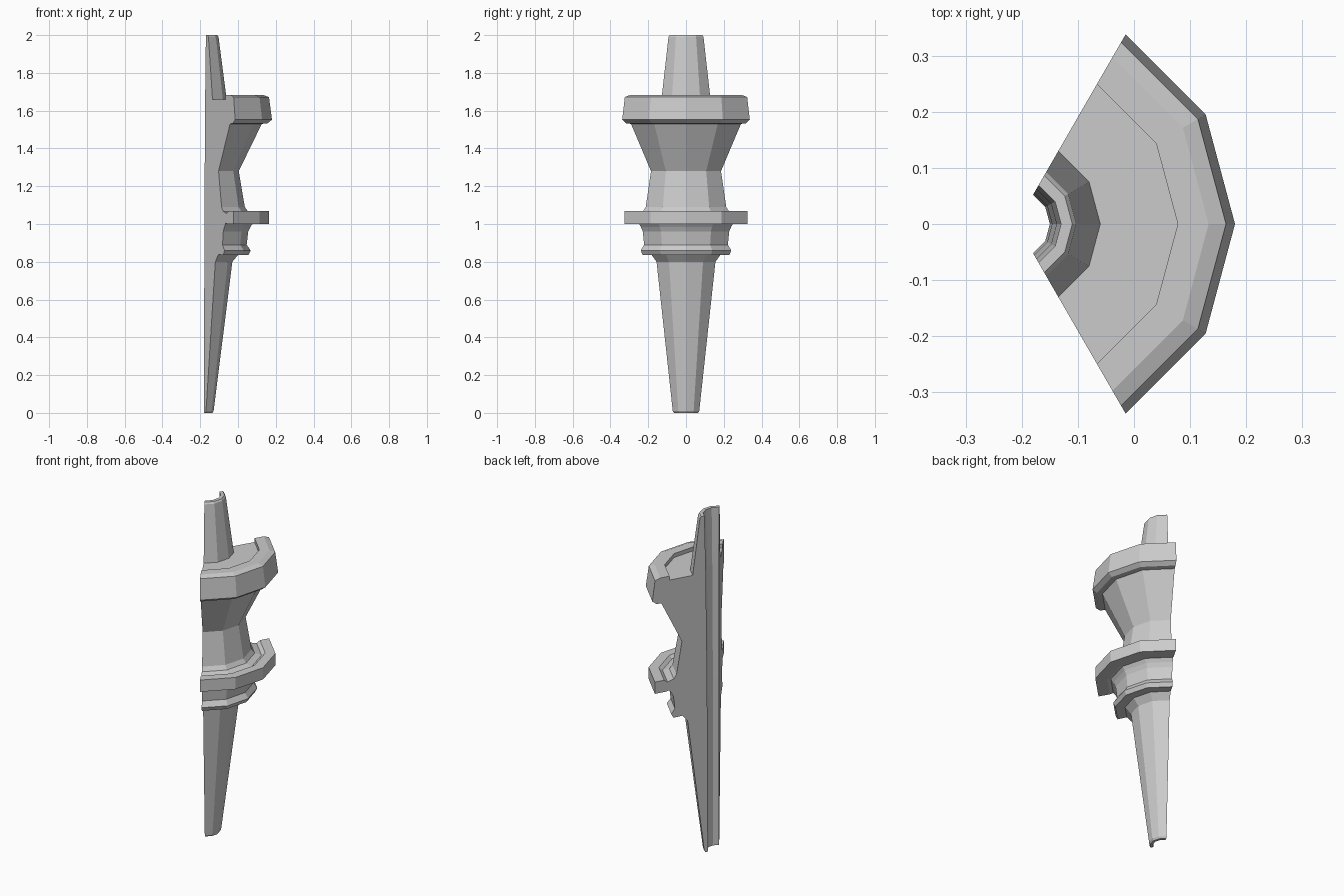
import bpy, bmesh, math

if "Cube" in bpy.data.objects:
    bpy.data.objects.remove(bpy.data.objects["Cube"])

AXIS_X = -0.21                                  # turning axis of the lathe shape
ANGLES = [math.radians(a) for a in (-60, -30, 0, 30, 60)]   # third of a 12-sided turn

# profile sections as (radius, height), running up the outside
stem = [(0.060, 0.0), (0.074, 0.0), (0.081, 0.01), (0.18, 0.80), (0.212, 0.838)]
lower_collar = [(0.265, 0.836), (0.277, 0.86), (0.256, 0.89), (0.264, 0.96),
                (0.276, 0.985), (0.29, 1.005), (0.31, 1.0)]
flange = [(0.375, 1.0), (0.375, 1.07), (0.32, 1.07), (0.30, 1.056), (0.263, 1.067)]
waist = [(0.246, 1.09), (0.214, 1.28), (0.336, 1.53)]
upper_rim = [(0.366, 1.533), (0.39, 1.552), (0.374, 1.672), (0.343, 1.683),
             (0.288, 1.683), (0.288, 1.66)]
spire = [(0.15, 1.66), (0.107, 1.99), (0.10, 2.0), (0.08, 2.0)]
bore = [(0.072, 1.66), (0.064, 1.0)]


def turned_wedge(name, profile):
    """Revolve a closed profile through the wedge angles and cap both cuts."""
    bm = bmesh.new()
    rings = [[bm.verts.new((AXIS_X + r * math.cos(a), r * math.sin(a), z))
              for r, z in profile] for a in ANGLES]
    n = len(profile)
    for a, b in zip(rings, rings[1:]):
        for i in range(n):
            j = (i + 1) % n
            bm.faces.new((a[i], b[i], b[j], a[j]))
    caps = [bm.faces.new(rings[0]), bm.faces.new(rings[-1])]
    bmesh.ops.recalc_face_normals(bm, faces=bm.faces)
    bmesh.ops.triangulate(bm, faces=caps)       # concave cut faces
    mesh = bpy.data.meshes.new(name)
    bm.to_mesh(mesh)
    bm.free()
    obj = bpy.data.objects.new(name, mesh)
    bpy.context.collection.objects.link(obj)
    return obj


# one-third cutaway of the turned spindle
turned_wedge("spindle_segment",
             stem + lower_collar + flange + waist + upper_rim + spire + bore)
